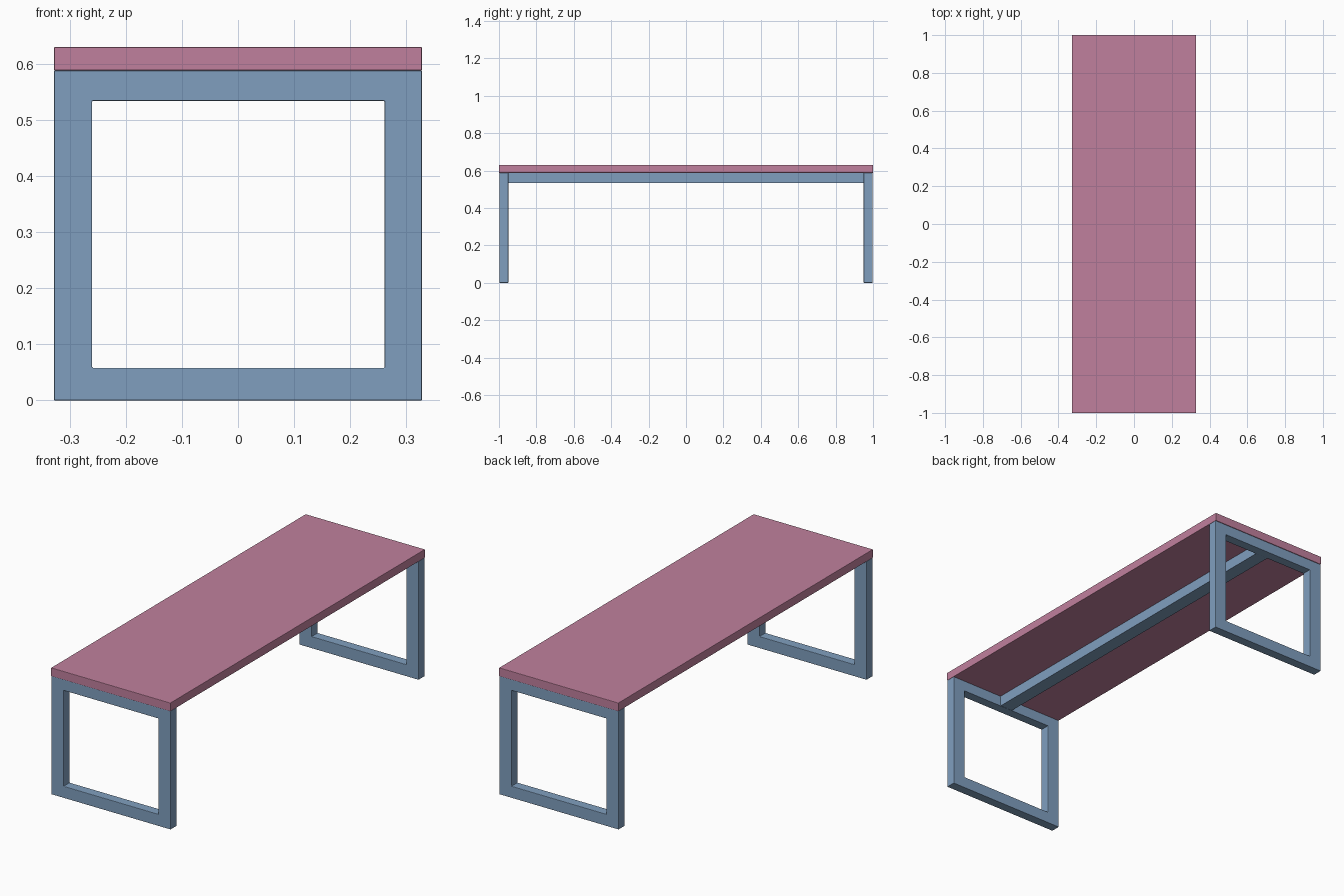
import bpy
import bmesh

cube = bpy.data.objects.get("Cube")
if cube:
    bpy.data.objects.remove(cube, do_unlink=True)


def make_material(name, rgb):
    mat = bpy.data.materials.new(name)
    mat.use_nodes = True
    mat.diffuse_color = (*rgb, 1)
    mat.node_tree.nodes["Principled BSDF"].inputs["Base Color"].default_value = (*rgb, 1)
    return mat


pink = make_material("dusty pink", (0.527, 0.216, 0.337))
blue = make_material("steel blue", (0.216, 0.347, 0.521))


def finish(name, bm, mat, bevel):
    bmesh.ops.recalc_face_normals(bm, faces=bm.faces)
    mesh = bpy.data.meshes.new(name)
    bm.to_mesh(mesh)
    bm.free()
    mesh.materials.append(mat)
    obj = bpy.data.objects.new(name, mesh)
    bpy.context.collection.objects.link(obj)
    if bevel:
        mod = obj.modifiers.new("soft edges", "BEVEL")
        mod.width = bevel
        mod.segments = 2
    return obj


def box(name, lo, hi, mat, bevel=0.0):
    bm = bmesh.new()
    bmesh.ops.create_cube(bm, size=1)
    for v in bm.verts:
        v.co = [(a + b) / 2 + c * (b - a) for a, b, c in zip(lo, hi, v.co)]
    return finish(name, bm, mat, bevel)


def rect_frame(name, y0, y1, mat):
    """Rectangular loop leg: a ring of quads in xz, extruded along y."""
    bm = bmesh.new()
    outer = [(-0.328, 0), (0.328, 0), (0.328, 0.588), (-0.328, 0.588)]
    inner = [(-0.26, 0.058), (0.261, 0.058), (0.261, 0.534), (-0.26, 0.534)]
    o = [bm.verts.new((x, y0, z)) for x, z in outer]
    i = [bm.verts.new((x, y0, z)) for x, z in inner]
    ring = [bm.faces.new((o[k], o[(k + 1) % 4], i[(k + 1) % 4], i[k])) for k in range(4)]
    ext = bmesh.ops.extrude_face_region(bm, geom=ring, use_keep_orig=True)
    for v in ext["geom"]:
        if isinstance(v, bmesh.types.BMVert):
            v.co.y = y1
    return finish(name, bm, mat, 0.002)


# Table top
box("table_top", (-0.328, -1, 0.588), (0.328, 1, 0.63), pink, 0.002)

# Loop legs at both ends
rect_frame("front_leg_frame", -0.998, -0.95, blue)
rect_frame("back_leg_frame", 0.95, 0.998, blue)

# Central beam joining the legs under the top
box("center_beam", (-0.035, -0.95, 0.535), (0.035, 0.95, 0.588), blue)
